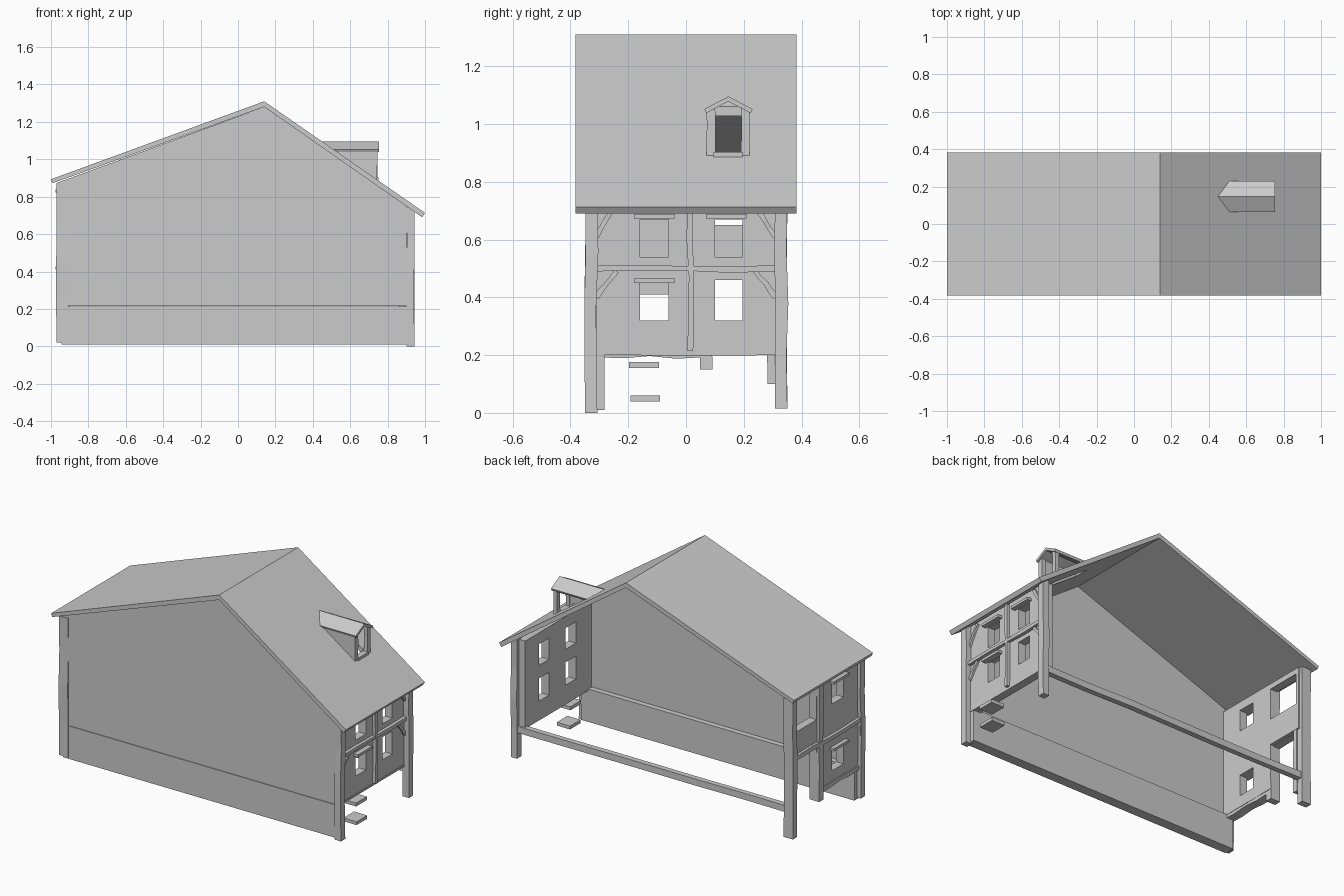
import bpy, bmesh, random
from mathutils import Vector

if "Cube" in bpy.data.objects:
    bpy.data.objects.remove(bpy.data.objects["Cube"])

random.seed(4)


def finish(name, bm):
    bmesh.ops.recalc_face_normals(bm, faces=bm.faces)
    me = bpy.data.meshes.new(name)
    bm.to_mesh(me)
    bm.free()
    ob = bpy.data.objects.new(name, me)
    bpy.context.collection.objects.link(ob)
    return ob


def prism(name, pts, lo, hi, axis='y'):
    """Extrude a 2D profile along y (pts = x,z) or along x (pts = y,z)."""
    bm = bmesh.new()
    put = (lambda p, t: (p[0], t, p[1])) if axis == 'y' else (lambda p, t: (t, p[0], p[1]))
    a = [bm.verts.new(put(p, lo)) for p in pts]
    b = [bm.verts.new(put(p, hi)) for p in pts]
    bm.faces.new(a)
    bm.faces.new(b[::-1])
    for i in range(len(pts)):
        j = (i + 1) % len(pts)
        bm.faces.new((a[i], a[j], b[j], b[i]))
    return finish(name, bm)


def box(name, x0, x1, y0, y1, z0, z1):
    return prism(name, [(x0, z0), (x1, z0), (x1, z1), (x0, z1)], y0, y1)


def timber(name, a, b, wx, wo, up, segs=4, jit=0.004):
    """Hewn beam from a to b: wx wide along axis 'up', wo across it."""
    a, b, u = Vector(a), Vector(b), Vector(up)
    v = (b - a).normalized().cross(u)
    bm = bmesh.new()
    rings = []
    for i in range(segs + 1):
        inner = 0 < i < segs
        c = a.lerp(b, i / segs)
        r = lambda: random.uniform(-jit, jit) if inner else 0
        du, dv, w = r() * 0.5, r(), r()
        rings.append([bm.verts.new(c + u * (s * wx / 2 + du) + v * (t * (wo + w) / 2 + dv))
                      for s, t in ((-1, -1), (1, -1), (1, 1), (-1, 1))])
    for p, q in zip(rings, rings[1:]):
        for k in range(4):
            m = (k + 1) % 4
            bm.faces.new((p[k], p[m], q[m], q[k]))
    bm.faces.new(rings[0])
    bm.faces.new(rings[-1])
    return finish(name, bm)


def cut(ob, boxes):
    """Cut box openings into an object."""
    for c in boxes:
        cutter = box('opening_cutter', *c)
        cutter.hide_render = True
        m = ob.modifiers.new('opening', 'BOOLEAN')
        m.operation, m.solver, m.object = 'DIFFERENCE', 'EXACT', cutter
        bpy.context.view_layer.objects.active = ob
        bpy.ops.object.modifier_apply(modifier=m.name)
        bpy.data.objects.remove(cutter)


X = (1, 0, 0)

# main roof with the dormer hole
roof = prism('roof', [(-1, .893), (.14, 1.31), (1, .713), (.985, .69), (.14, 1.28), (-.992, .872)],
             -.383, .383)
cut(roof, [(.5, .735, .10, .19, .8, 1.2)])

# closed front gable wall and its foundation
prism('front_wall', [(-.965, .215), (.90, .215), (.90, .757), (.14, 1.28), (-.965, .875)], -.345, -.31)
box('front_foundation', -.945, .91, -.344, -.282, .01, .212)

# right end wall with four windows
right = box('right_wall', .86, .91, -.31, .33, .21, .74)
cut(right, [(.8, 1, y0, y1, z0, z1)
            for y0, y1 in ((-.16, -.06), (.10, .195))
            for z0, z1 in ((.32, .46), (.54, .67))])

# left end wall: two windows, loft opening and an open doorway
left = box('left_wall', -.95, -.90, -.31, .33, .21, .873)
cut(left, [(-1, -.8, -.17, -.06, .28, .41), (-1, -.8, -.17, -.06, .69, .82),
           (-1, -.8, .09, .31, .65, .84), (-1, -.8, .09, .4, .1, .49)])

# corner posts
for y, n in ((-.328, 'front'), (.33, 'back')):
    z = 0 if y < 0 else .015
    timber(n + '_right_post', (.922, y, z), (.922, y, .742), .042, .042, X)
    timber(n + '_left_post', (-.94, y, .02), (-.94, y, .872), .062, .042, X)
timber('back_left_inner_post', (-.925, .297, .1), (-.925, .297, .5), .045, .03, X)

# long sill beam on the open back
timber('back_sill_beam', (-.92, .325, .19), (.91, .325, .19), .04, .035, (0, 0, 1), 6)

# right timber framing
timber('right_mid_post', (.915, .015, .215), (.915, .015, .73), .03, .02, X)
timber('right_rail', (.915, -.31, .50), (.915, .31, .50), .03, .02, X)
timber('right_sill', (.888, -.31, .206), (.888, .31, .206), .05, .012, X, jit=.001)
for s in (-1, 1):
    timber('right_upper_brace', (.912, s * .31, .61), (.912, s * .24, .725), .02, .018, X)
    timber('right_lower_brace', (.912, s * .31, .40), (.912, s * .24, .49), .02, .018, X)

# left timber framing
timber('left_mid_post', (-.935, .07, .15), (-.935, .07, .87), .065, .042, X)
timber('left_rail', (-.945, -.31, .50), (-.945, .31, .50), .045, .025, X)
timber('left_sill', (-.93, -.31, .205), (-.93, .06, .205), .055, .025, X)

# window lintels
for y, z in ((-.11, .457), (-.11, .68), (.14, .68)):
    box('right_lintel', .90, .94, y - .07, y + .07, z - .007, z + .009)
for z in (.42, .83):
    box('left_lintel', -.975, -.92, -.19, -.04, z - .008, z + .008)

# two loose entry steps
box('upper_step', .85, .94, -.198, -.094, .156, .177)
box('lower_step', .85, .94, -.193, -.09, .04, .06)

# dormer: roof reaching back to the main slope, one cheek, front frame
dormer = prism('dormer_roof', [(.063, 1.052), (.147, 1.096), (.231, 1.052), (.224, 1.038),
                               (.147, 1.078), (.070, 1.038)], .44, .755, 'x')
bm = bmesh.new()
bm.from_mesh(dormer.data)
bmesh.ops.bisect_plane(bm, geom=bm.verts[:] + bm.edges[:] + bm.faces[:], dist=1e-5,
                       plane_co=(.14, 0, 1.30), plane_no=(-.57, 0, -.82), clear_outer=True)
bm.to_mesh(dormer.data)
bm.free()
prism('dormer_cheek', [(.50, 1.055), (.74, 1.055), (.74, .885)], .072, .095)
for y in (.086, .205):
    timber('dormer_post', (.732, y, .88), (.732, y, 1.055), .025, .03, X, 3, .002)
box('dormer_sill', .715, .75, .095, .195, .88, .903)
